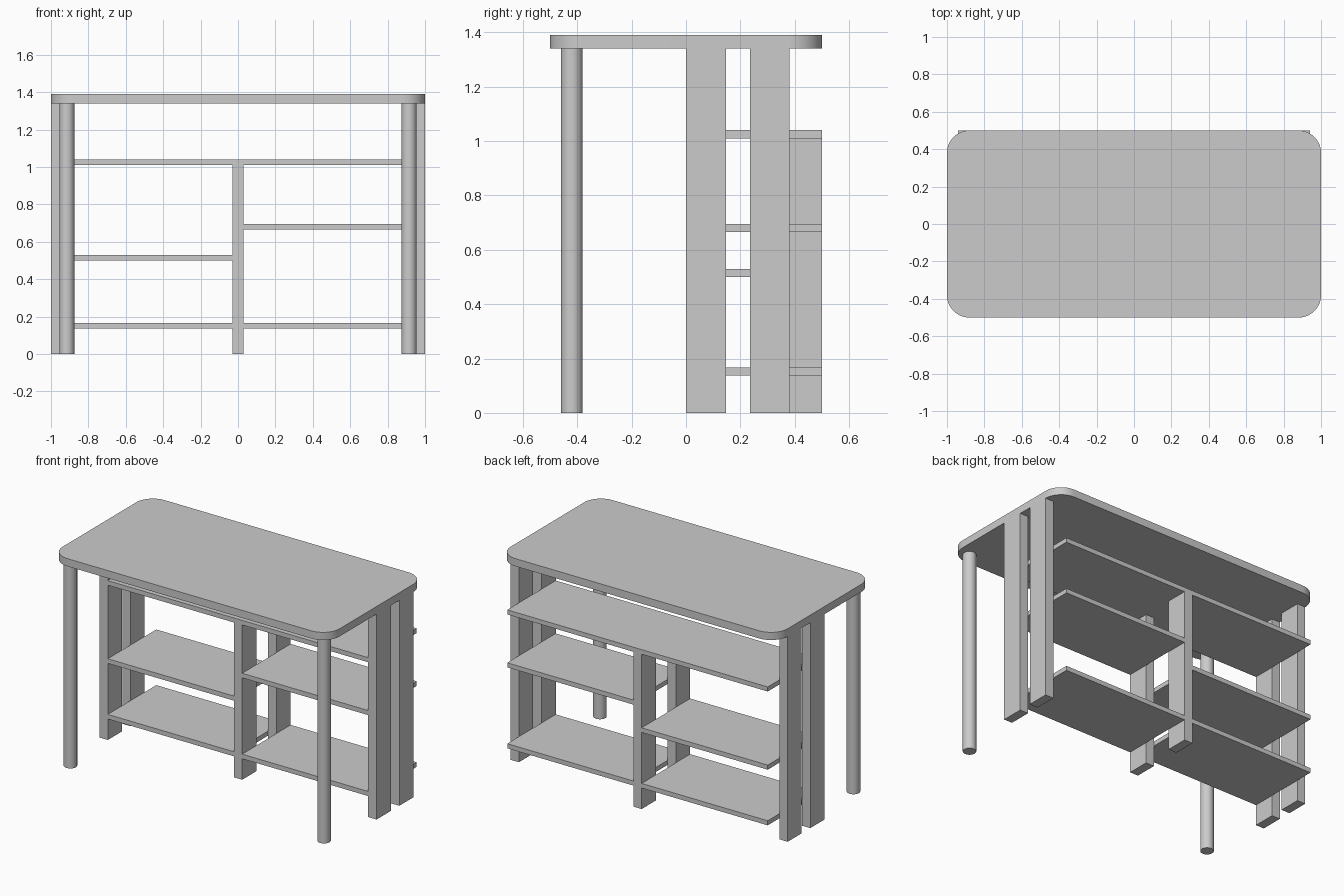
import bpy
import bmesh

cube = bpy.data.objects.get("Cube")
if cube:
    bpy.data.objects.remove(cube, do_unlink=True)

# Single plain grey finish
grey = bpy.data.materials.new("plain_grey")
grey.use_nodes = True
grey.diffuse_color = (0.6, 0.6, 0.6, 1)
grey.node_tree.nodes["Principled BSDF"].inputs["Base Color"].default_value = (0.6, 0.6, 0.6, 1)


def box(name, x, y, z, corner=0):
    """Box from (min, max) ranges, optionally with rounded vertical corners."""
    bm = bmesh.new()
    bmesh.ops.create_cube(bm, size=1)
    for v in bm.verts:
        for i, (lo, hi) in enumerate((x, y, z)):
            v.co[i] = hi if v.co[i] > 0 else lo
    if corner:
        upright = [e for e in bm.edges
                   if abs(e.verts[0].co.z - e.verts[1].co.z) > 0.001]
        bmesh.ops.bevel(bm, geom=upright, offset=corner, segments=12,
                        profile=0.5, affect='EDGES')
    mesh = bpy.data.meshes.new(name)
    bm.to_mesh(mesh)
    bm.free()
    mesh.materials.append(grey)
    obj = bpy.data.objects.new(name, mesh)
    bpy.context.collection.objects.link(obj)
    return obj


def smooth(obj):
    bpy.ops.object.select_all(action='DESELECT')
    obj.select_set(True)
    bpy.context.view_layer.objects.active = obj
    bpy.ops.object.shade_smooth_by_angle()


UNDER = 1.34      # underside of the table top
INNER = 0.94      # inner face of the side posts
HALF = 0.03       # half width of the middle posts
THICK = 0.03      # shelf thickness
TOP_SHELF = 1.01  # underside of the highest shelf

# Table top with rounded corners
smooth(box("table_top", (-1, 1), (-0.5, 0.5), (UNDER, 1.39), corner=0.12))

# Round front legs and flat side posts, mirrored
for side, s in (("left", 1), ("right", -1)):
    bpy.ops.mesh.primitive_cylinder_add(vertices=48, radius=0.04, depth=UNDER,
                                        location=(s * 0.915, -0.42, UNDER / 2))
    leg = bpy.context.object
    leg.name = side + "_front_leg"
    leg.data.materials.append(grey)
    smooth(leg)
    span = sorted((s * INNER, s))
    box(side + "_front_post", span, (0, 0.147), (0, UNDER))
    box(side + "_back_post", span, (0.235, 0.38), (0, UNDER))

# Middle posts under the top shelf
box("middle_front_post", (-HALF, HALF), (0, 0.147), (0, TOP_SHELF))
box("middle_back_post", (-HALF, HALF), (0.353, 0.5), (0, TOP_SHELF))

# Shelves
depth = (0, 0.5)
box("top_shelf", (-INNER, INNER), depth, (TOP_SHELF, TOP_SHELF + THICK))
for name, s, z in (("left_middle_shelf", 1, 0.665), ("right_middle_shelf", -1, 0.5),
                   ("left_bottom_shelf", 1, 0.137), ("right_bottom_shelf", -1, 0.137)):
    box(name, sorted((s * HALF, s * INNER)), depth, (z, z + THICK))
